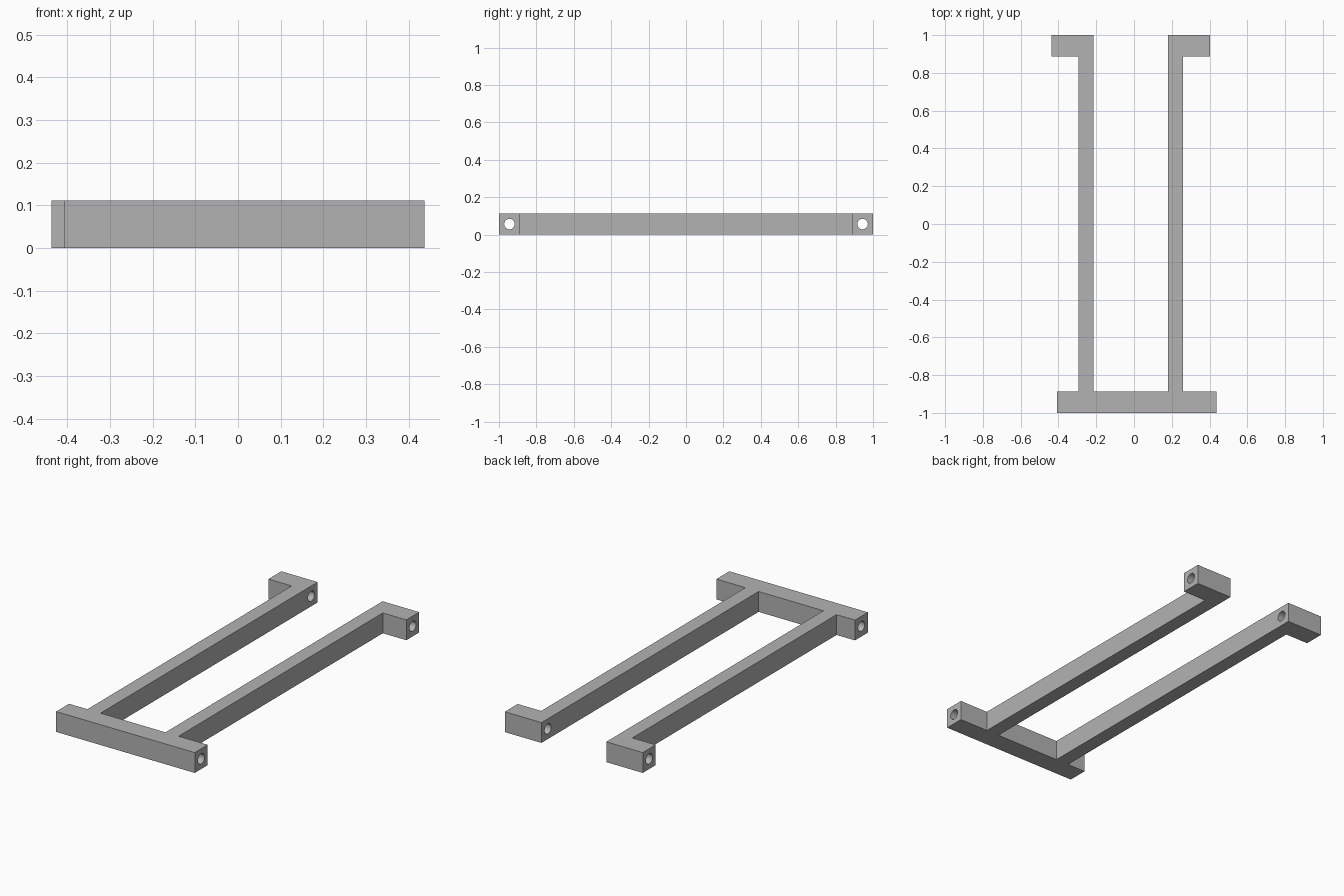
import bpy, bmesh, math
from mathutils import Matrix

cube = bpy.data.objects.get("Cube")
if cube:
    bpy.data.objects.remove(cube, do_unlink=True)

HEIGHT = 0.112
BAR_Y = -0.888       # inner edge of the crossbar
FOOT_Y = 0.888       # inner edge of the two feet
HOLE_RADIUS = 0.028

grey = bpy.data.materials.new("plain grey")
grey.use_nodes = True
colour = (0.45, 0.45, 0.45, 1)
grey.diffuse_color = colour
grey.node_tree.nodes["Principled BSDF"].inputs["Base Color"].default_value = colour


def new_object(name, bm):
    bmesh.ops.recalc_face_normals(bm, faces=bm.faces)
    mesh = bpy.data.meshes.new(name)
    bm.to_mesh(mesh)
    bm.free()
    mesh.materials.append(grey)
    obj = bpy.data.objects.new(name, mesh)
    bpy.context.collection.objects.link(obj)
    return obj


# Frame outline: crossbar, two rails and outward feet
outline = [
    (-0.407, -1), (0.437, -1), (0.437, BAR_Y), (0.26, BAR_Y),
    (0.26, FOOT_Y), (0.403, FOOT_Y), (0.403, 1), (0.18, 1),
    (0.18, BAR_Y), (-0.215, BAR_Y), (-0.215, 1), (-0.437, 1),
    (-0.437, FOOT_Y), (-0.295, FOOT_Y), (-0.295, BAR_Y), (-0.407, BAR_Y),
]
bm = bmesh.new()
base = bm.faces.new([bm.verts.new((x, y, 0)) for x, y in outline])
top = bmesh.ops.extrude_face_region(bm, geom=[base])["geom"]
bmesh.ops.translate(bm, vec=(0, 0, HEIGHT),
                    verts=[v for v in top if isinstance(v, bmesh.types.BMVert)])
frame = new_object("bracket_frame", bm)

# Pin holes running sideways through the crossbar and the feet
bpy.context.view_layer.objects.active = frame
frame.select_set(True)
for name, y in (("front_hole_cutter", -0.944), ("back_hole_cutter", 0.944)):
    bm = bmesh.new()
    bmesh.ops.create_cone(
        bm, cap_ends=True, segments=32, radius1=HOLE_RADIUS, radius2=HOLE_RADIUS, depth=1.2,
        matrix=Matrix.Translation((0, y, HEIGHT / 2)) @ Matrix.Rotation(math.pi / 2, 4, "Y"))
    cutter = new_object(name, bm)
    cutter.hide_render = True
    cut = frame.modifiers.new("pin hole", "BOOLEAN")
    cut.operation = "DIFFERENCE"
    cut.solver = "EXACT"
    cut.object = cutter
    bpy.ops.object.modifier_apply(modifier=cut.name)
    bpy.data.objects.remove(cutter, do_unlink=True)

bpy.ops.object.shade_smooth_by_angle(angle=math.radians(30))
